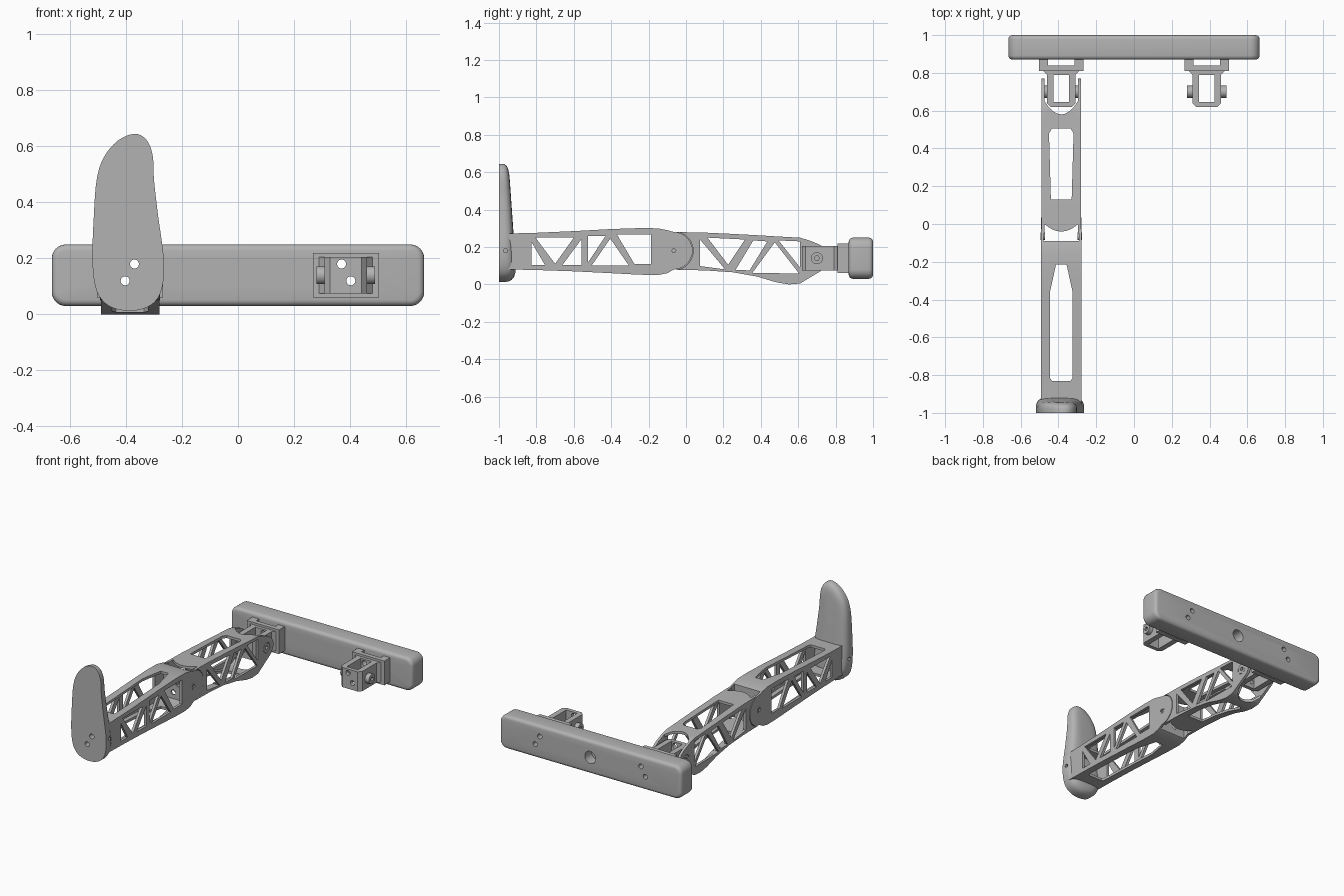
import bpy, bmesh, math
from mathutils import Vector

if "Cube" in bpy.data.objects:
    bpy.data.objects.remove(bpy.data.objects["Cube"])

grey = bpy.data.materials.new("plain grey")
grey.use_nodes = True
grey.diffuse_color = (0.45, 0.45, 0.45, 1)
grey.node_tree.nodes["Principled BSDF"].inputs["Base Color"].default_value = grey.diffuse_color

CX = -0.385          # centre line of the leg
WALL = 0.017
KNEE = (-0.065, 0.18)
HIP = (0.70, 0.14)
HOLES = ((0.37, 0.18), (0.403, 0.12))


def make(name, bm):
    bmesh.ops.recalc_face_normals(bm, faces=bm.faces)
    mesh = bpy.data.meshes.new(name)
    bm.to_mesh(mesh)
    bm.free()
    obj = bpy.data.objects.new(name, mesh)
    bpy.context.collection.objects.link(obj)
    mesh.materials.append(grey)
    return obj


def prism(name, pts, axis, a, b):
    """Extrude a 2D outline along an axis from a to b."""
    place = {"x": lambda p, t: (t, p[0], p[1]),
             "y": lambda p, t: (p[0], t, p[1]),
             "z": lambda p, t: (p[0], p[1], t)}[axis]
    bm = bmesh.new()
    lo = [bm.verts.new(place(p, a)) for p in pts]
    hi = [bm.verts.new(place(p, b)) for p in pts]
    bm.faces.new(lo)
    bm.faces.new(hi)
    for i in range(len(pts)):
        j = (i + 1) % len(pts)
        bm.faces.new((lo[i], lo[j], hi[j], hi[i]))
    return make(name, bm)


def disc(name, centre, r, axis, a, b, n=24):
    pts = [(centre[0] + r * math.cos(math.tau * i / n),
            centre[1] + r * math.sin(math.tau * i / n)) for i in range(n)]
    return prism(name, pts, axis, a, b)


def rect(x0, y0, x1, y1):
    return [(x0, y0), (x1, y0), (x1, y1), (x0, y1)]


def modify(obj, kind, **settings):
    mod = obj.modifiers.new(kind, kind)
    for key, value in settings.items():
        setattr(mod, key, value)
    bpy.context.view_layer.objects.active = obj
    bpy.ops.object.modifier_apply(modifier=mod.name)


def combine(obj, others, operation="DIFFERENCE"):
    for other in others:
        modify(obj, "BOOLEAN", operation=operation, object=other, solver="EXACT")
        bpy.data.objects.remove(other)


def bolt_holes(side):
    return [disc("cutter", (side * x, z), 0.016, "y", -1.2, 1.2) for x, z in HOLES]


def outline(stations, inset=0):
    return [(y, lo + inset) for y, lo, hi in stations] + \
           [(y, hi - inset) for y, lo, hi in reversed(stations)]


def around(pts):
    """Move an outline from the leg's own centre line to its place."""
    return [(CX + x, y) for x, y in pts]


def truss(name, stations, inner, half, windows, top_cuts):
    """Hollow limb with side windows and cuts through top and bottom."""
    limb = prism(name, outline(stations), "x", CX - half, CX + half)
    core = half - WALL
    cuts = [prism("cutter", outline(inner, WALL), "x", CX - core, CX + core)]
    cuts += [prism("cutter", w, "x", CX - 0.3, CX + 0.3) for w in windows]
    cuts += [prism("cutter", around(t), "z", -0.3, 0.6) for t in top_cuts]
    combine(limb, cuts)
    return limb


# Hip bar with rounded corners and edges
bar = prism("hip_bar", rect(-0.665, 0.03, 0.665, 0.25), "y", 0.87, 1.0)
bevel = bmesh.new()
bevel.from_mesh(bar.data)
upright = [e for e in bevel.edges if abs((e.verts[0].co - e.verts[1].co).y) > 0.1]
bmesh.ops.bevel(bevel, geom=upright, offset=0.05, segments=6, affect="EDGES", profile=0.5)
bevel.to_mesh(bar.data)
bevel.free()
modify(bar, "BEVEL", width=0.022, segments=4, limit_method="ANGLE", angle_limit=math.radians(40))
combine(bar, bolt_holes(-1) + bolt_holes(1)
        + [disc("cutter", (0, 0.14), 0.04, "y", 0.93, 1.1, 32)])

# Hip brackets: base plate, slotted block and cross pin
for side, label in ((-1, "right"), (1, "left")):
    c = side * abs(CX)
    bracket = prism(label + "_hip_bracket", rect(c - 0.118, 0.81, c + 0.118, 0.875), "z", 0.06, 0.22)
    combine(bracket, [prism("cutter", rect(c - 0.07, 0.84, c + 0.07, 0.872), "z", 0, 0.3)])
    block = [(c + x, y) for x, y in ((-0.1, 0.815), (-0.076, 0.79), (-0.076, 0.64), (-0.056, 0.62),
                                     (0.056, 0.62), (0.076, 0.64), (0.076, 0.79), (0.1, 0.815))]
    combine(bracket, [prism("block", block, "z", 0.075, 0.205),
                      disc("pin", HIP, 0.032, "x", c - 0.105, c + 0.105)], "UNION")
    combine(bracket, [prism("cutter", rect(c - 0.04, 0.645, c + 0.04, 0.79), "z", 0, 0.3)]
            + bolt_holes(side)
            + [disc("cutter", HIP, 0.014, "x", c + s * 0.085, c + s * 0.2, 6) for s in (-1, 1)])

# Thigh
thigh_side = [(-0.05, .078, .28), (0.1, .075, .277), (.25, .065, .27), (.38, .042, .263),
              (.48, .012, .257), (.55, .0, .253), (.61, .005, .25), (.66, .035, .235),
              (.71, .065, .215), (.75, .09, .19), (.77, .125, .155)]
thigh_windows = [
    [(.075, .24), (.075, .098), (.21, .08)],
    [(.115, .25), (.315, .24), (.225, .105)],
    [(.36, .235), (.435, .23), (.34, .075), (.265, .078)],
    [(.355, .062), (.605, .058), (.475, .225)],
    [(.495, .235), (.61, .23), (.61, .09)]]
arc = [-0.088 + 0.022 * i for i in range(9)]
thigh_tops = [
    [(-.055, .13), (.055, .13), (.065, .48), (.05, .505), (-.05, .505), (-.065, .48)],
    [(x, -0.04 + 5 * x * x) for x in arc] + [(.088, -.2), (-.088, -.2)],
    [(x, 0.58 + 9 * x * x) for x in arc] + [(.088, .9), (-.088, .9)]]
thigh = truss("thigh", thigh_side, [(-.08, .078, .28)] + thigh_side[1:-1], 0.105,
              thigh_windows, thigh_tops)
combine(thigh, [disc("cutter", KNEE, 0.103, "x", CX + s * 0.094, CX + s * 0.2, 40) for s in (-1, 1)]
        + [disc("cutter", HIP, 0.034, "x", CX - 0.3, CX + 0.3)])

# Shin with round knee cheeks
shin_side = [(-.955, .08, .272), (-.8, .077, .276), (-.6, .07, .285), (-.4, .06, .296),
             (-.25, .052, .301), (-.15, .05, .3), (-.1, .06, .29), (-.065, .08, .28),
             (-.04, .083, .277), (-.015, .093, .267), (.005, .109, .251), (.022, .13, .23),
             (.035, .165, .195)]
shin_windows = [
    [(-.825, .225), (-.825, .105), (-.755, .105)],
    [(-.805, .25), (-.60, .25), (-.70, .11)],
    [(-.56, .24), (-.56, .105), (-.66, .105)],
    [(-.525, .26), (-.43, .26), (-.525, .115)],
    [(-.505, .10), (-.305, .10), (-.405, .245)],
    [(-.37, .268), (-.188, .268), (-.188, .108), (-.275, .108)]]
shin_tops = [
    [(-.05, -.83), (.05, -.83), (.06, -.815), (.06, -.36), (.028, -.215),
     (-.028, -.215), (-.06, -.36), (-.06, -.815)],
    rect(-0.094, -0.09, 0.094, 0.2)]
shin = truss("shin", shin_side, [(-.935, .08, .272)] + shin_side[1:7], 0.107,
             shin_windows, shin_tops)
combine(shin, bolt_holes(-1)
        + [disc("cutter", KNEE, 0.012, "x", CX + s * 0.08, CX + s * 0.2, 6) for s in (-1, 1)])

# Knee screws
for s, label in ((-1, "right"), (1, "left")):
    screw = disc(label + "_knee_screw", KNEE, 0.02, "x", CX + s * 0.085, CX + s * 0.109)
    combine(screw, [disc("cutter", KNEE, 0.011, "x", CX + s * 0.098, CX + s * 0.2, 6)])

# Foot: flat sole facing forward, domed back that thins toward the toe
loop = [Vector(p) for p in (
    (-.36, .015), (-.30, .042), (-.27, .1), (-.265, .2), (-.285, .35), (-.30, .48), (-.305, .57),
    (-.328, .625), (-.37, .645), (-.43, .62), (-.48, .56), (-.505, .48), (-.515, .35),
    (-.52, .2), (-.51, .1), (-.48, .045), (-.43, .018))]
smooth = []
for i, p1 in enumerate(loop):
    p0, p2, p3 = loop[i - 1], loop[(i + 1) % len(loop)], loop[(i + 2) % len(loop)]
    for t in (0, 0.25, 0.5, 0.75):
        smooth.append(0.5 * (2 * p1 + (p2 - p0) * t + (2 * p0 - 5 * p1 + 4 * p2 - p3) * t ** 2
                             + (3 * p1 - p0 - 3 * p2 + p3) * t ** 3))
bm = bmesh.new()
rings = []
for scale, depth in ((1, 0), (1, .4), (.97, .6), (.91, .76), (.8, .89), (.62, .97), (.35, 1)):
    ring = []
    for p in smooth:
        spine = Vector((-0.395, min(max(p.y, 0.14), 0.53)))
        q = spine + (p - spine) * scale
        ring.append(bm.verts.new((q.x, -1 + depth * (0.09 - 0.07 * max(q.y - 0.1, 0)), q.y)))
    rings.append(ring)
bm.faces.new(rings[0])
for a, b in zip(rings, rings[1:]):
    for i in range(len(a)):
        j = (i + 1) % len(a)
        bm.faces.new((a[i], a[j], b[j], b[i]))
bmesh.ops.triangulate(bm, faces=[bm.faces.new(rings[-1])])
foot = make("foot", bm)
combine(foot, bolt_holes(-1)
        + [disc("cutter", (-.965, .18), 0.012, "x", -0.39 + s * 0.1, -0.39 + s * 0.2, 6) for s in (-1, 1)])

# Soft shading with crisp edges
for obj in bpy.context.collection.objects:
    if obj.type == "MESH" and grey.name in obj.data.materials:
        bpy.ops.object.select_all(action="DESELECT")
        obj.select_set(True)
        bpy.context.view_layer.objects.active = obj
        bpy.ops.object.shade_smooth_by_angle(angle=math.radians(35))
